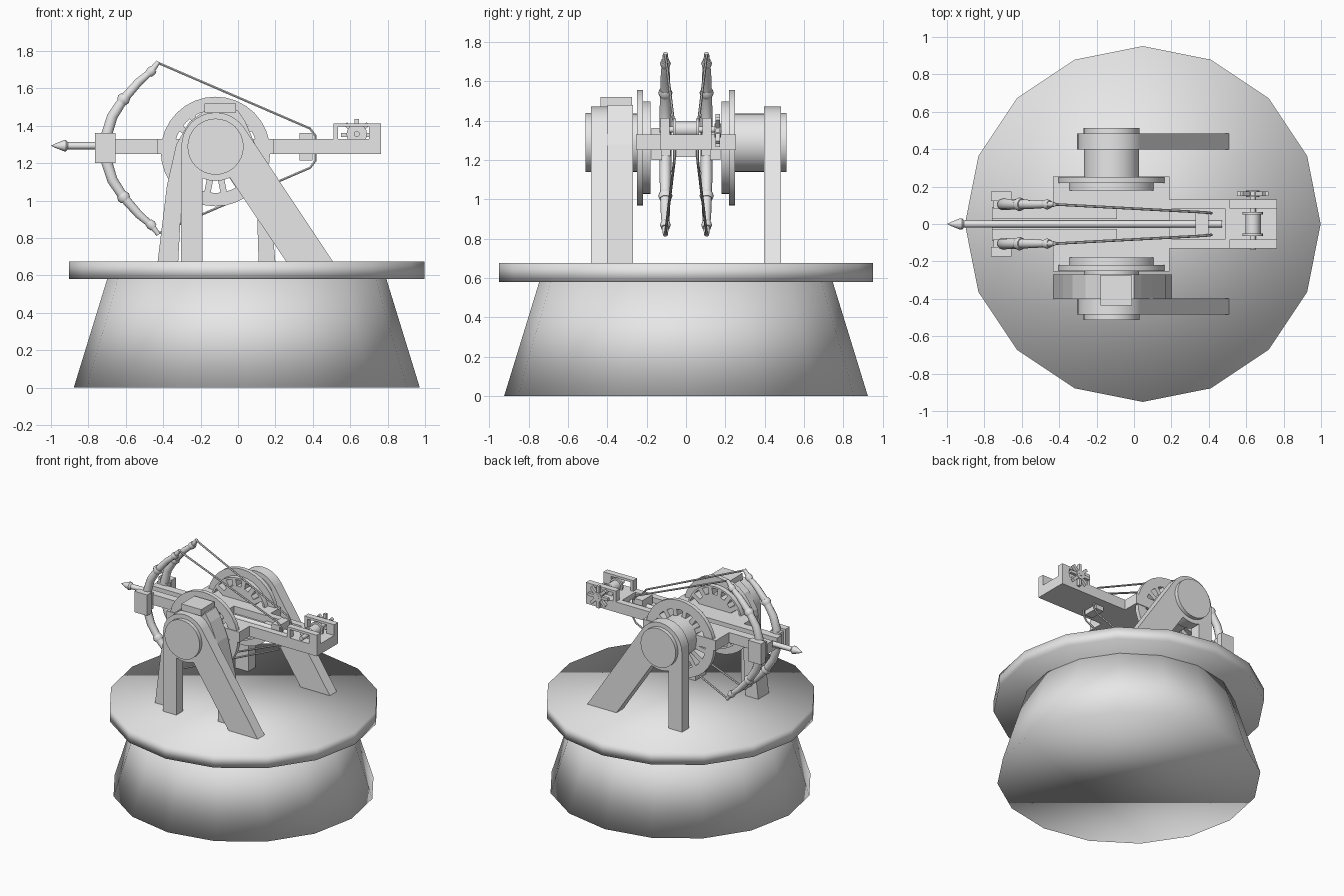
import bpy, bmesh, math
from mathutils import Matrix, Vector

cube = bpy.data.objects.get("Cube")
if cube:
    bpy.data.objects.remove(cube, do_unlink=True)

GREY = (0.8, 0.8, 0.8, 1)
mat = bpy.data.materials.new("plain grey")
mat.use_nodes = True
mat.diffuse_color = GREY
mat.node_tree.nodes["Principled BSDF"].inputs["Base Color"].default_value = GREY

AXES = {"x": Matrix.Rotation(math.pi / 2, 4, "Y"),
        "y": Matrix.Rotation(-math.pi / 2, 4, "X"),
        "z": Matrix.Identity(4)}


def finish(name, bm, smooth=None):
    bmesh.ops.recalc_face_normals(bm, faces=bm.faces)
    me = bpy.data.meshes.new(name)
    bm.to_mesh(me)
    bm.free()
    me.materials.append(mat)
    ob = bpy.data.objects.new(name, me)
    bpy.context.collection.objects.link(ob)
    if smooth:
        bpy.ops.object.select_all(action="DESELECT")
        ob.select_set(True)
        bpy.context.view_layer.objects.active = ob
        if smooth == "all":
            bpy.ops.object.shade_smooth()
        else:
            bpy.ops.object.shade_smooth_by_angle(angle=math.radians(35))
    return ob


def add_box(bm, x, y, z):
    lo, hi = Vector((x[0], y[0], z[0])), Vector((x[1], y[1], z[1]))
    m = Matrix.Translation((lo + hi) / 2) @ Matrix.Diagonal((*(hi - lo), 1))
    return bmesh.ops.create_cube(bm, size=1, matrix=m)["verts"]


def box(name, x, y, z):
    bm = bmesh.new()
    add_box(bm, x, y, z)
    return finish(name, bm)


def lathe(name, profile, axis, centre, segs=24, closed=False):
    """Turn (radius, distance along axis) points about an axis."""
    bm = bmesh.new()
    rows = []
    for i in range(segs):
        a = math.tau * i / segs
        rows.append([bm.verts.new((r * math.cos(a), r * math.sin(a), h)) for r, h in profile])
    n = len(profile)
    for i in range(segs):
        p, q = rows[i], rows[(i + 1) % segs]
        for j in range(n if closed else n - 1):
            k = (j + 1) % n
            bm.faces.new((p[j], q[j], q[k], p[k]))
    bmesh.ops.remove_doubles(bm, verts=bm.verts, dist=1e-5)
    bm.transform(Matrix.Translation(centre) @ AXES[axis])
    return finish(name, bm, "angle")


def rod(name, r, a, b, axis, centre, segs=24):
    return lathe(name, [(0, a), (r, a), (r, b), (0, b)], axis, centre, segs)


def prism(name, points, y0, y1):
    """Extrude an x-z outline along y."""
    bm = bmesh.new()
    f = bm.faces.new([bm.verts.new((x, y0, z)) for x, z in points])
    ext = bmesh.ops.extrude_face_region(bm, geom=[f])["geom"]
    bmesh.ops.translate(bm, vec=(0, y1 - y0, 0),
                        verts=[v for v in ext if isinstance(v, bmesh.types.BMVert)])
    return finish(name, bm)


def tube(name, pts, radii, width, res=3):
    cu = bpy.data.curves.new(name, "CURVE")
    cu.dimensions = "3D"
    cu.bevel_depth, cu.bevel_resolution, cu.use_fill_caps = width, res, True
    sp = cu.splines.new("POLY")
    sp.points.add(len(pts) - 1)
    for p, co, r in zip(sp.points, pts, radii):
        p.co, p.radius = (*co, 1), r
    cu.materials.append(mat)
    ob = bpy.data.objects.new(name, cu)
    bpy.context.collection.objects.link(ob)
    bpy.ops.object.select_all(action="DESELECT")
    ob.select_set(True)
    bpy.context.view_layer.objects.active = ob
    bpy.ops.object.convert(target="MESH")
    bpy.ops.object.shade_smooth_by_angle(angle=math.radians(50))


# Turntable base
def drum(name, r1, r2, z0, z1):
    bm = bmesh.new()
    bmesh.ops.create_cone(bm, cap_ends=True, segments=16, radius1=r1, radius2=r2,
                          depth=z1 - z0, matrix=Matrix.Translation((0.047, 0, (z0 + z1) / 2)))
    finish(name, bm, "all")


drum("base_cone", 0.925, 0.745, 0, 0.585)
drum("deck", 0.951, 0.951, 0.58, 0.675)

PX, HUB_Z, WHEEL_Z, AIM_Z = -0.12, 1.288, 1.262, 1.28
DECK = 0.67

# Supports, hubs and slotted wheels on both sides
for side, s in (("left", 1), ("right", -1)):
    rod(side + "_hub", 0.148, 0.18 * s, 0.41 * s, "y", (PX, 0, HUB_Z), 32)
    rod(side + "_hub_cap", 0.15, 0.48 * s, 0.512 * s, "y", (PX, 0, HUB_Z), 32)
    y0, y1 = 0.398 * s, 0.483 * s
    rod(side + "_leg_head", 0.183, y0, y1, "y", (PX, 0, HUB_Z), 32)
    prism(side + "_straight_leg", [(-0.305, DECK), (-0.19, DECK), (-0.19, HUB_Z), (-0.303, HUB_Z)], y0, y1)
    prism(side + "_sloping_leg", [(0.26, DECK), (0.51, DECK), (0.035, 1.385), (-0.15, 1.28)], y0, y1)

    c = (PX, 0, WHEEL_Z)
    a, b, d = 0.18 * s, 0.218 * s, 0.25 * s
    lathe(side + "_wheel_rim", [(0.222, a), (0.236, a), (0.236, b), (0.293, b), (0.293, d), (0.222, d)],
          "y", c, 32, True)
    rod(side + "_wheel_centre", 0.125, a, d, "y", c, 32)
    bm = bmesh.new()
    for i in range(16):
        v = add_box(bm, (0.11, 0.23), (min(a, d), max(a, d)), (-0.017, 0.017))
        turn = Matrix.Rotation(math.tau * (i + 0.5) / 16, 4, "Y")
        bmesh.ops.transform(bm, matrix=Matrix.Translation(c) @ turn, verts=v)
    finish(side + "_wheel_spokes", bm)

# Extra arched brace on the right side only
prism("brace_arch", [(-0.43, DECK), (-0.38, 1.08), (-0.33, 1.30), (-0.26, 1.42), (-0.18, 1.48),
                     (0, 1.48), (0.04, 1.42), (0.10, 1.28), (0.17, 1.0), (0.20, DECK),
                     (0.11, DECK), (0.10, 1.0), (0.02, 1.28), (-0.04, 1.38), (-0.18, 1.38),
                     (-0.25, 1.28), (-0.30, 1.04), (-0.32, DECK)], -0.40, -0.27)
box("brace_cap", (-0.18, -0.01), (-0.435, -0.275), (1.47, 1.52))

# Stock: floor, rails along the groove, and cross platform
box("stock_floor_front", (-0.76, -0.43), (-0.09, 0.09), (1.25, 1.275))
box("stock_floor_back", (0.19, 0.765), (-0.13, 0.13), (1.25, 1.29))
box("platform_floor", (-0.433, 0.19), (-0.255, 0.255), (1.25, 1.275))
for side, s in (("left", 1), ("right", -1)):
    def rail(part, x, inner, outer):
        box(side + part, x, sorted((inner * s, outer * s)), (1.26, 1.33))
    rail("_front_rail", (-0.76, -0.43), 0.026, 0.09)
    rail("_platform_front", (-0.433, -0.09), 0.026, 0.255)
    rail("_platform_back", (-0.09, 0.19), 0.08, 0.255)
    rail("_back_rail", (0.19, 0.49), 0.08, 0.13)
box("stock_end", (0.49, 0.765), (-0.13, 0.13), (1.25, 1.33))

# Bolt and release block
rod("bolt_shaft", 0.019, -0.92, 0.47, "x", (0, 0, 1.293), 12)
lathe("bolt_head", [(0, -1.0), (0.012, -0.975), (0.03, -0.93), (0.03, -0.92), (0.012, -0.9), (0, -0.9)],
      "x", (0, 0, 1.293), 12)
box("release_block", (0.33, 0.397), (-0.062, 0.062), (1.215, 1.362))

# Paired bows with joint rings, grips and strings
limb = [(-0.705, 0.0), (-0.70, 0.08), (-0.672, 0.17), (-0.612, 0.262), (-0.53, 0.355), (-0.465, 0.41), (-0.425, 0.462)]
for side, s in (("left", 1), ("right", -1)):
    y = 0.105 * s
    box(side + "_bow_grip", (-0.765, -0.655), sorted((0.122 * s, 0.175 * s)), (1.20, 1.362))
    box(side + "_bow_clamp", (-0.75, -0.665), sorted((0.08 * s, 0.13 * s)), (1.22, 1.345))
    for end, up in (("upper", 1), ("lower", -1)):
        pts = [(x, y, AIM_Z + up * h) for x, h in limb]
        tube(f"{side}_{end}_limb", pts, (1, 1, 0.95, 0.85, 0.75, 0.6, 0.4), 0.031)
        for i, r in ((3, 1.2), (5, 0.9)):
            p = Vector(pts[i])
            d = (Vector(pts[i + 1]) - Vector(pts[i - 1])).normalized() * 0.02
            tube(f"{side}_{end}_ring_{i}", (p - d, p, p + d), (r * 0.8, r, r * 0.8), 0.031)
    half = [(-0.425, 0.105, 0.455), (0.385, 0.062, 0.105), (0.415, 0.058, 0.065)]
    path = [(x, w * s, AIM_Z + h) for x, w, h in half] + [(x, w * s, AIM_Z - h) for x, w, h in reversed(half)]
    tube(side + "_string", path, [1] * 6, 0.007, 1)

# Winch: framed cheeks, drum and spoked handle
for side, s in (("left", 1), ("right", -1)):
    ys = sorted((0.083 * s, 0.13 * s))
    box(side + "_cheek_top", (0.51, 0.765), ys, (1.395, 1.413))
    box(side + "_cheek_front", (0.51, 0.535), ys, (1.32, 1.40))
    box(side + "_cheek_back", (0.70, 0.765), ys, (1.32, 1.40))
    rod(side + "_drum_flange", 0.055, 0.05 * s, 0.065 * s, "y", (0.635, 0, 1.355), 16)
rod("winch_drum", 0.04, -0.06, 0.06, "y", (0.635, 0, 1.355), 16)
rod("winch_axle", 0.016, -0.135, 0.18, "y", (0.635, 0, 1.355), 12)
rod("handle_hub", 0.035, 0.145, 0.178, "y", (0.635, 0, 1.35), 16)
bm = bmesh.new()
for i in range(8):
    v = add_box(bm, (0.02, 0.085), (0.15, 0.173), (-0.011, 0.011))
    m = Matrix.Translation((0.635, 0, 1.35)) @ Matrix.Rotation(math.tau * i / 8, 4, "Y")
    bmesh.ops.transform(bm, matrix=m, verts=v)
finish("handle_spokes", bm)
